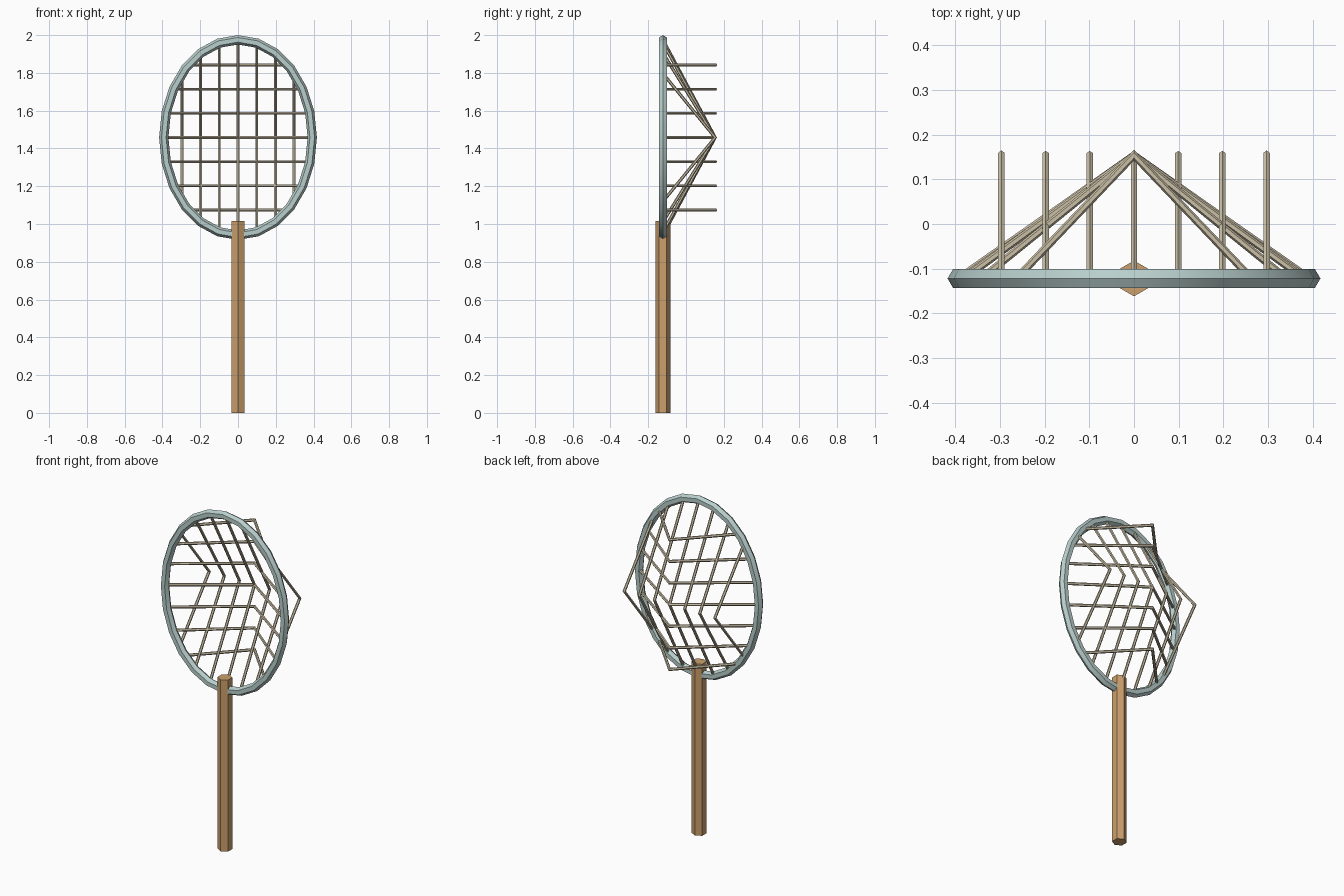
import bpy, bmesh
from math import sin, cos, pi, sqrt, radians
from mathutils import Vector

if "Cube" in bpy.data.objects:
    bpy.data.objects.remove(bpy.data.objects["Cube"], do_unlink=True)


def material(name, rgb):
    m = bpy.data.materials.new(name)
    m.use_nodes = True
    m.diffuse_color = (*rgb, 1)
    m.node_tree.nodes["Principled BSDF"].inputs["Base Color"].default_value = (*rgb, 1)
    return m


wood = material("warm wood", (0.60, 0.35, 0.15))
metal = material("pale teal metal", (0.48, 0.62, 0.60))
cord = material("beige cord", (0.60, 0.53, 0.39))


def tube(name, path, normal, radius, mat, closed=False, sides=6):
    """Sweep a polygon along a planar path with mitred corners."""
    bm = bmesh.new()
    pts = [Vector(p) for p in path]
    n, count, rings = Vector(normal), len(pts), []
    for i, p in enumerate(pts):
        before = pts[i - 1] if i or closed else None
        after = pts[(i + 1) % count] if i < count - 1 or closed else None
        d1 = (p - before).normalized() if before else (after - p).normalized()
        d2 = (after - p).normalized() if after else d1
        tangent = (d1 + d2).normalized()
        across = n.cross(tangent) / tangent.dot(d1)
        rings.append([bm.verts.new(p + radius * (across * cos(a) + n * sin(a)))
                      for a in (2 * pi * k / sides for k in range(sides))])
    for i in range(count if closed else count - 1):
        a, b = rings[i], rings[(i + 1) % count]
        for k in range(sides):
            j = (k + 1) % sides
            bm.faces.new((a[k], a[j], b[j], b[k]))
    if not closed:
        bm.faces.new(rings[0])
        bm.faces.new(rings[-1])
    bmesh.ops.recalc_face_normals(bm, faces=bm.faces[:])
    mesh = bpy.data.meshes.new(name)
    bm.to_mesh(mesh)
    bm.free()
    mesh.materials.append(mat)
    obj = bpy.data.objects.new(name, mesh)
    bpy.context.collection.objects.link(obj)
    return obj


PLANE, TIP = -0.122, 0.154     # depth of the hoop and of the net's fold
MID, RX, RZ = 1.458, 0.393, 0.517
SEGMENTS = 24

# Handle
tube("handle", [(0, PLANE, 0), (0, PLANE, 1.016)], (1, 0, 0), 0.04, wood)

# Oval hoop, smooth along its length with crisp ridges
oval = [(RX * sin(a), PLANE, MID + RZ * cos(a))
        for a in (2 * pi * i / SEGMENTS for i in range(SEGMENTS))]
hoop = tube("hoop", oval, (0, 1, 0), 0.0245, metal, closed=True)
bpy.ops.object.select_all(action="DESELECT")
hoop.select_set(True)
bpy.context.view_layer.objects.active = hoop
bpy.ops.object.shade_smooth_by_angle(angle=radians(30))

# Net strings, each folded once behind the hoop
for k in range(-3, 4):
    x = k * 0.099
    h = RZ * sqrt(1 - (x / RX) ** 2)
    tube(f"upright_string_{k + 4}",
         [(x, PLANE, MID - h), (x, TIP, MID), (x, PLANE, MID + h)],
         (1, 0, 0), 0.0084, cord)
    dz = k * 0.128
    w = RX * sqrt(1 - (dz / RZ) ** 2)
    tube(f"cross_string_{k + 4}",
         [(-w, PLANE, MID + dz), (0, TIP, MID + dz), (w, PLANE, MID + dz)],
         (0, 0, 1), 0.0084, cord)
